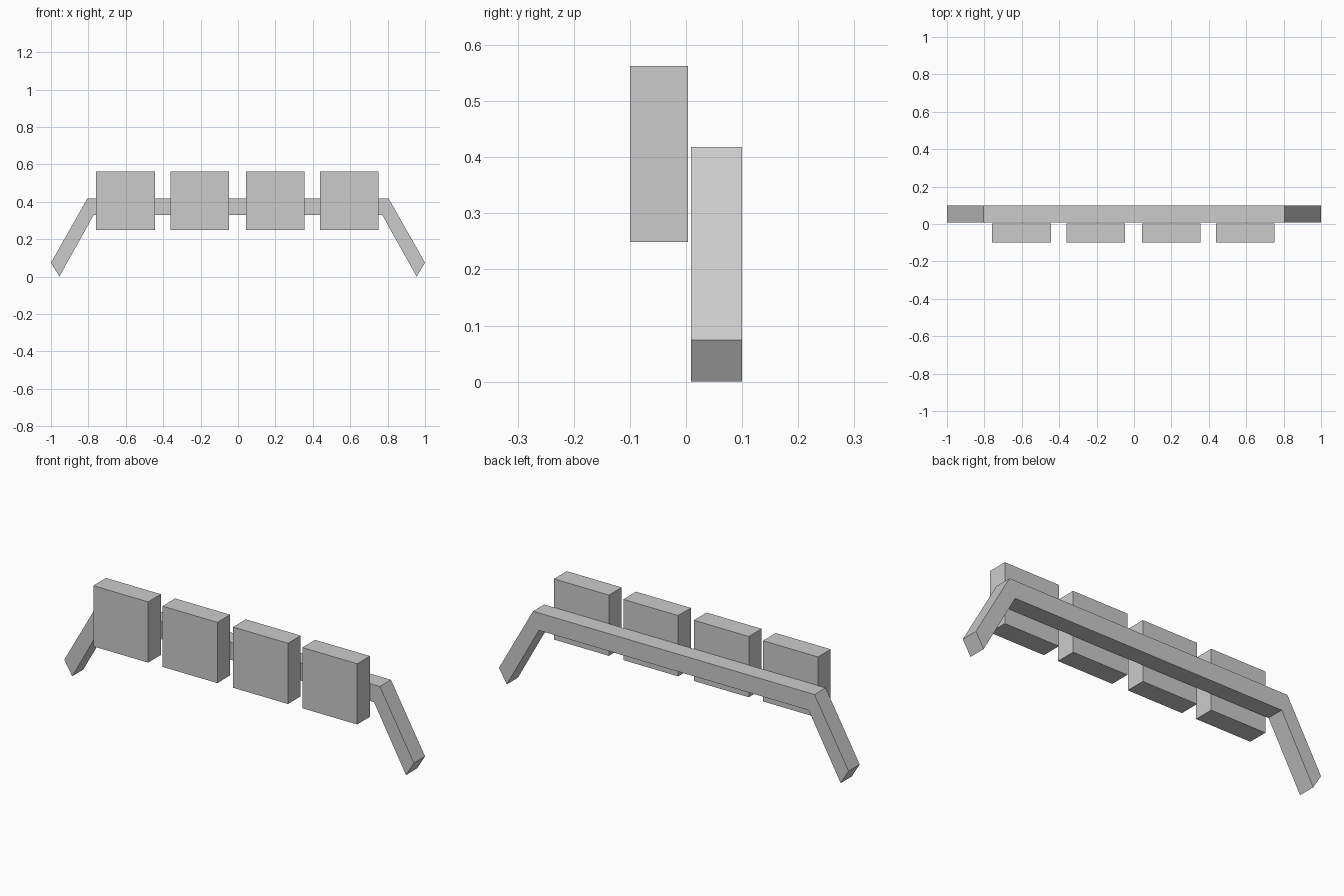
import bpy

if "Cube" in bpy.data.objects:
    bpy.data.objects.remove(bpy.data.objects["Cube"])


def extrude_profile(name, profile, y0, y1):
    """Solid made by extruding an x-z outline (clockwise from the front) along y."""
    n = len(profile)
    verts = [(x, y, z) for y in (y0, y1) for x, z in profile]
    faces = [tuple(range(n - 1, -1, -1)), tuple(range(n, 2 * n))]
    faces += [(i, (i + 1) % n, n + (i + 1) % n, n + i) for i in range(n)]
    mesh = bpy.data.meshes.new(name)
    mesh.from_pydata(verts, [], faces)
    obj = bpy.data.objects.new(name, mesh)
    bpy.context.collection.objects.link(obj)
    return obj


# Rear rail with slanted ends, outline mirrored across x = 0
half = [(0.805, 0.418), (1.0, 0.074), (0.955, 0.0), (0.772, 0.328)]
outline = half + [(-x, z) for x, z in reversed(half)]
extrude_profile("bent_rail", outline, 0.009, 0.1)

# Row of four square panels in front of the rail
w = 0.157
for i, cx in enumerate((-0.601, -0.205, 0.199, 0.595)):
    square = [(cx - w, 0.563), (cx + w, 0.563), (cx + w, 0.249), (cx - w, 0.249)]
    extrude_profile(f"panel_{i + 1}", square, -0.1, 0.004)
